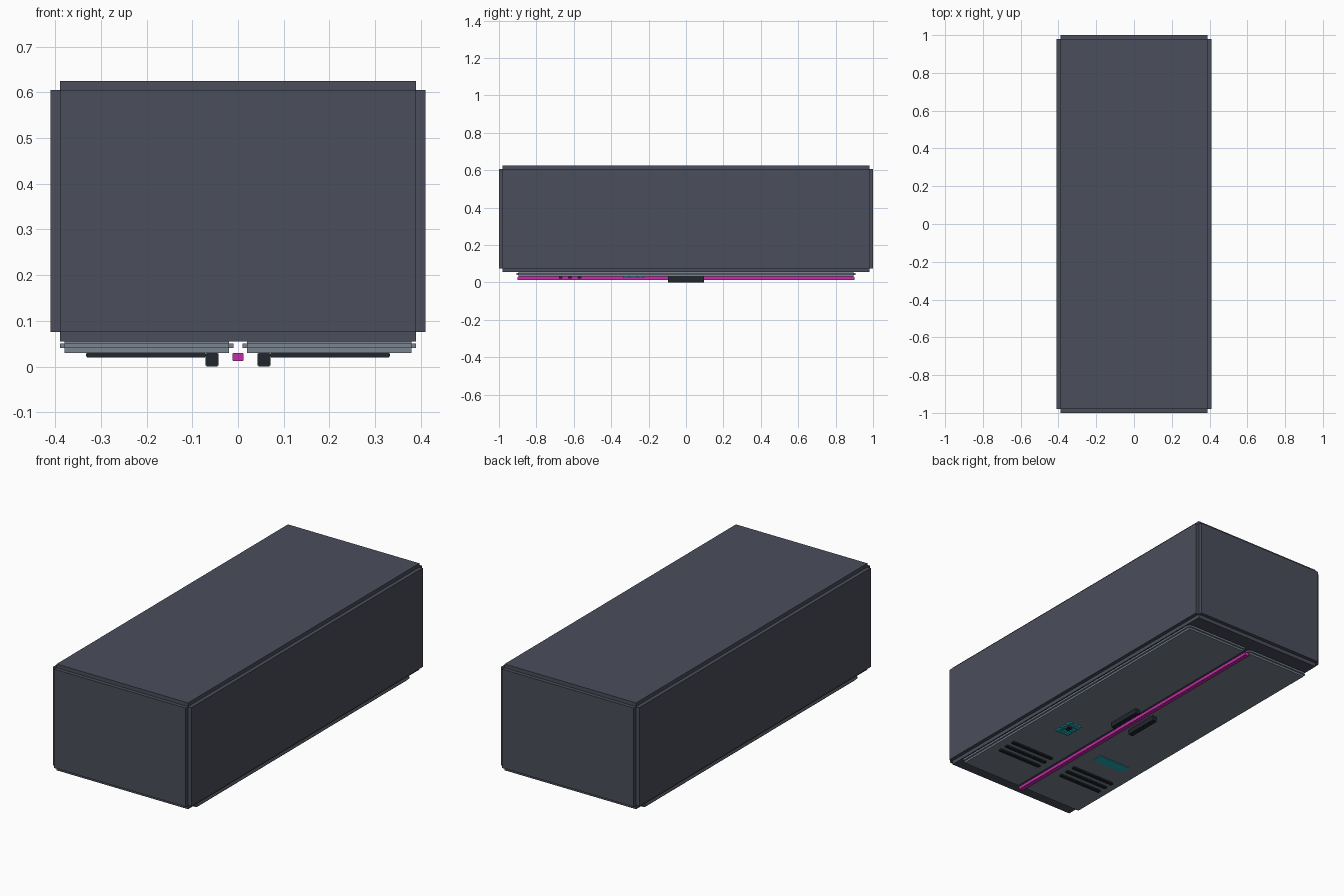
import bpy, bmesh
from mathutils import Vector

if "Cube" in bpy.data.objects:
    bpy.data.objects.remove(bpy.data.objects["Cube"])


def material(name, rgb):
    m = bpy.data.materials.new(name)
    m.diffuse_color = (*rgb, 1.0)
    m.use_nodes = True
    m.node_tree.nodes["Principled BSDF"].inputs["Base Color"].default_value = m.diffuse_color
    return m


SLATE = material("slate_grey", (0.070, 0.077, 0.105))
STEEL = material("light_steel", (0.195, 0.230, 0.280))
BLACK = material("near_black", (0.016, 0.019, 0.026))
MAGENTA = material("magenta_glow", (0.58, 0.025, 0.40))
CYAN = material("cyan_glow", (0.015, 0.42, 0.50))


def notched_box(name, lo, hi, step, mat):
    """Box filling lo..hi whose edges are cut back by a square notch of size step."""
    lo, hi = Vector(lo), Vector(hi)
    centre, size = (lo + hi) / 2, hi - lo
    bm = bmesh.new()
    bmesh.ops.create_cube(bm, size=1)
    for v in bm.verts:
        v.co = centre + Vector([v.co[i] * (size[i] - 2 * step) for i in range(3)])
    if step > 0:
        # push every face straight out, leaving the notch along the edges
        bm.normal_update()
        out = bmesh.ops.extrude_discrete_faces(bm, faces=bm.faces[:])["faces"]
        for f in out:
            f.normal_update()
            n = f.normal.copy()
            bmesh.ops.translate(bm, verts=f.verts[:], vec=n * step)
    me = bpy.data.meshes.new(name)
    bm.to_mesh(me)
    bm.free()
    me.materials.append(mat)
    ob = bpy.data.objects.new(name, me)
    bpy.context.collection.objects.link(ob)
    return ob


# Cabinet shell, lying with its doors facing down
notched_box("cabinet_body", (-0.41, -1, 0.055), (0.41, 1, 0.625), 0.02, SLATE)

# Glowing strip between the doors
notched_box("centre_light_strip", (-0.012, -0.9, 0.012), (0.012, 0.9, 0.03), 0.001, MAGENTA)

for side, s in (("left", -1), ("right", 1)):
    def part(name, x0, x1, y0, y1, z0, z1, step, mat):
        a, b = sorted((s * x0, s * x1))
        notched_box(side + "_" + name, (a, y0, z0), (b, y1, z1), step, mat)

    # Door, handle and three vent slats
    part("door", 0.01, 0.39, -0.905, 0.905, 0.03, 0.06, 0.01, STEEL)
    part("handle", 0.043, 0.071, -0.097, 0.097, 0.0, 0.03, 0.002, BLACK)
    for i in range(3):
        y = -0.67 + 0.05 * i
        part("vent_%d" % (i + 1), 0.07, 0.333, y - 0.01, y + 0.01, 0.02, 0.031, 0.002, BLACK)

# Keypad: cyan keys around a dark centre
for i in range(3):
    for j in range(3):
        x, y = 0.2 + 0.028 * (i - 1), -0.28 + 0.04 * (j - 1)
        mat = BLACK if i == j == 1 else CYAN
        notched_box("keypad_key_%d%d" % (i, j), (x - 0.011, y - 0.016, 0.022),
                    (x + 0.011, y + 0.016, 0.031), 0.001, mat)

# Thin display plate on the other door
notched_box("display_plate", (-0.295, -0.45, 0.027), (-0.105, -0.39, 0.031), 0.0, CYAN)
